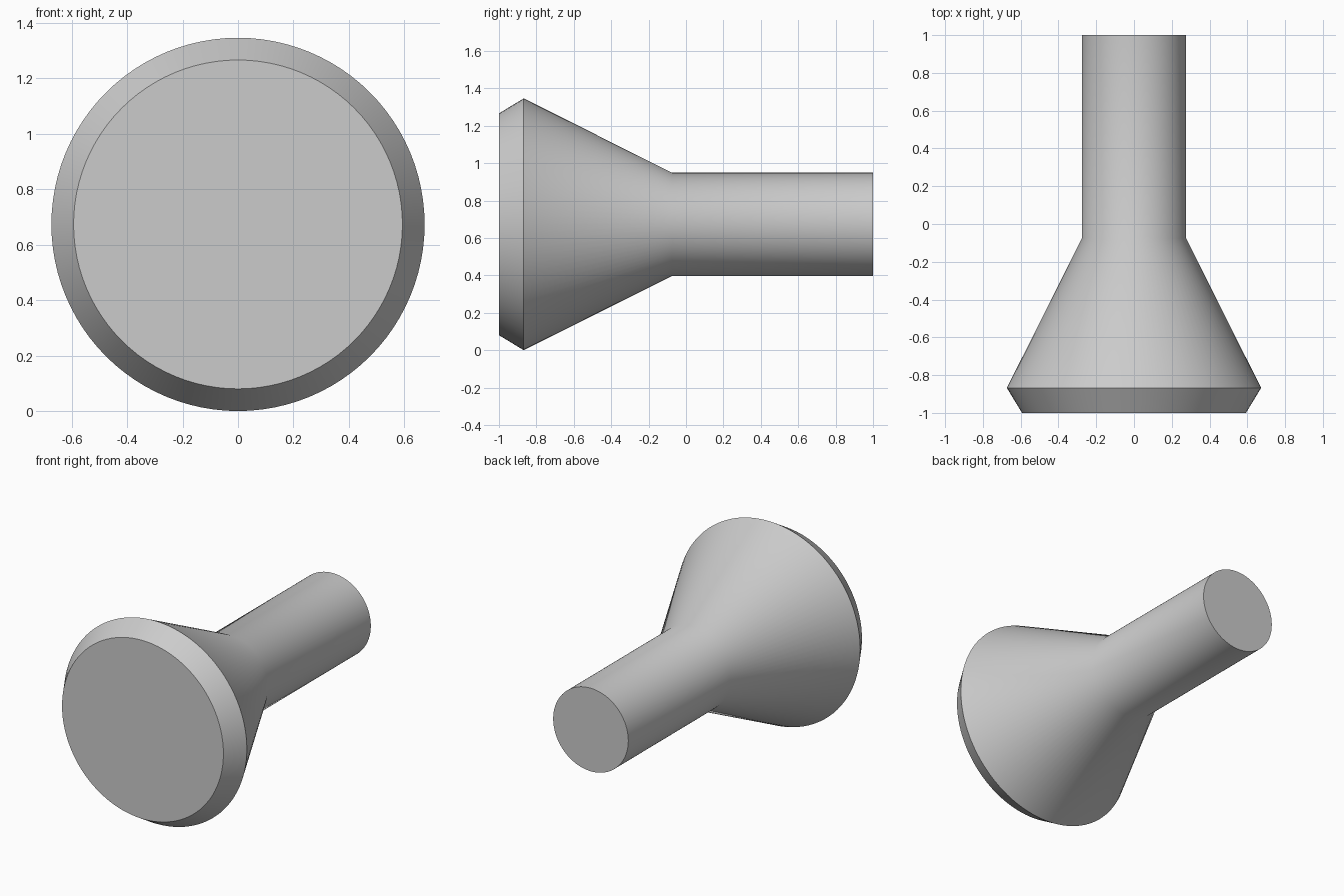
import bpy, bmesh, math
from mathutils import Matrix, Vector

cube = bpy.data.objects.get("Cube")
if cube:
    bpy.data.objects.remove(cube, do_unlink=True)

SIDES = 96
RADIUS = 0.673
# Profile along the axis: (radius, y) from front face to stem end
PROFILE = [(0.593, -1.0), (RADIUS, -0.868), (0.276, -0.075), (0.276, 1.0)]

# Plain grey material
grey = bpy.data.materials.new("plain_grey")
grey.use_nodes = True
colour = (0.6, 0.6, 0.6, 1.0)
grey.diffuse_color = colour
grey.node_tree.nodes["Principled BSDF"].inputs["Base Color"].default_value = colour

# Lathe the flared head and stem as one closed body
bm = bmesh.new()
rings = []
for r, y in PROFILE:
    angles = [2 * math.pi * i / SIDES for i in range(SIDES)]
    rings.append([bm.verts.new((r * math.cos(a), y, RADIUS + r * math.sin(a)))
                  for a in angles])
for a, b in zip(rings, rings[1:]):
    for i in range(SIDES):
        j = (i + 1) % SIDES
        bm.faces.new((a[i], a[j], b[j], b[i]))
# Flat end caps
bm.faces.new(rings[0])
bm.faces.new(rings[-1])
bmesh.ops.recalc_face_normals(bm, faces=bm.faces[:])

mesh = bpy.data.meshes.new("flared_knob")
bm.to_mesh(mesh)
bm.free()
mesh.materials.append(grey)
knob = bpy.data.objects.new("flared_knob", mesh)
bpy.context.collection.objects.link(knob)

# Smooth sides, crisp rims
bpy.ops.object.select_all(action='DESELECT')
knob.select_set(True)
bpy.context.view_layer.objects.active = knob
bpy.ops.object.shade_smooth_by_angle(angle=math.radians(30))
